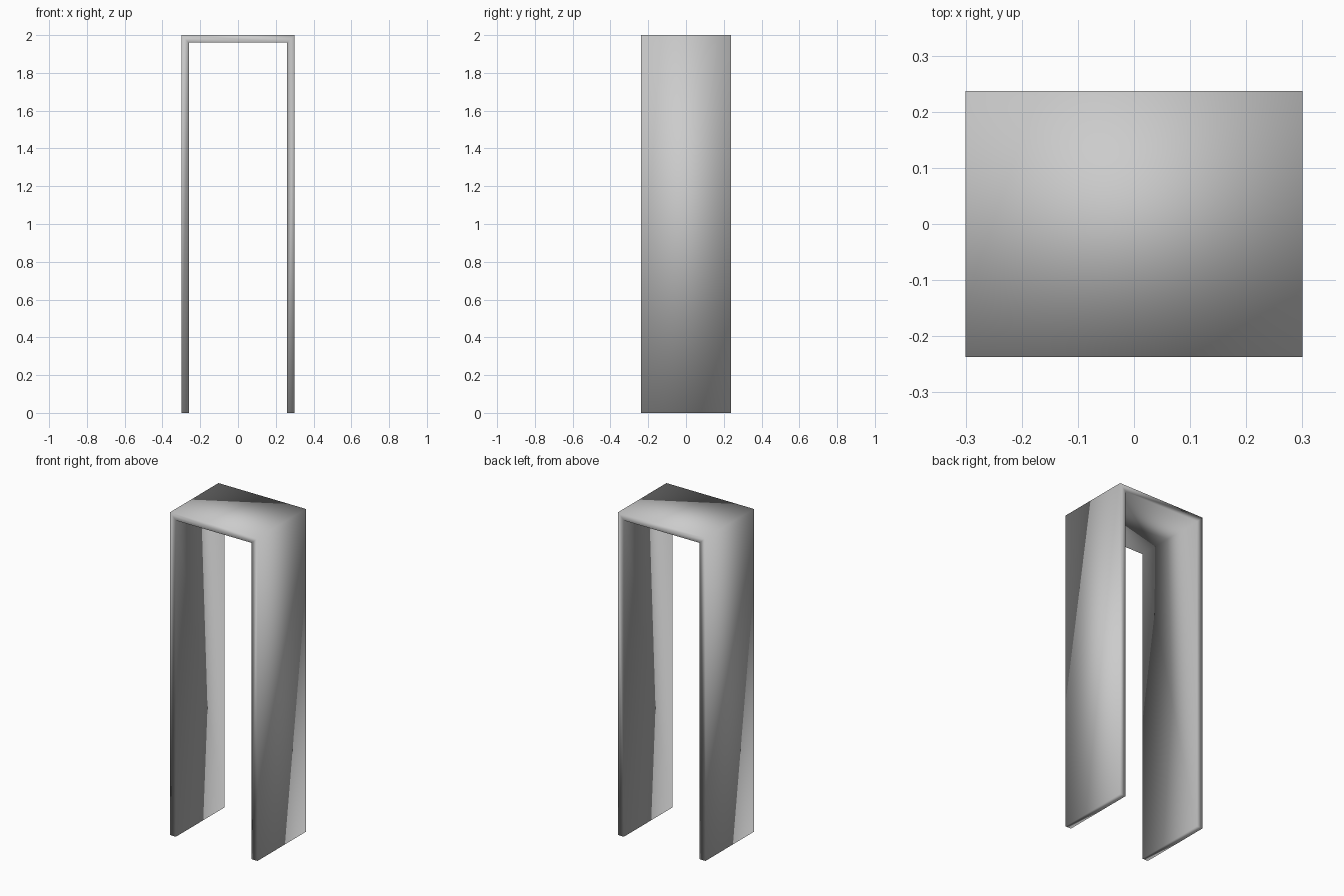
import bpy
import bmesh

# Remove the default cube
cube = bpy.data.objects.get("Cube")
if cube:
    bpy.data.objects.remove(cube, do_unlink=True)

WIDTH, DEPTH, HEIGHT, WALL = 0.6, 0.474, 2.0, 0.04


def flat_material(name, colour):
    mat = bpy.data.materials.new(name)
    mat.use_nodes = True
    mat.diffuse_color = colour
    mat.node_tree.nodes["Principled BSDF"].inputs["Base Color"].default_value = colour
    return mat


def arch_path(half_width, top):
    """Open path up one jamb, across the head and down the other."""
    return [(-half_width, 0), (-half_width, top), (half_width, top), (half_width, 0)]


# Door lining: two jambs and a head, mitred at the corners
bm = bmesh.new()
outer = arch_path(WIDTH / 2, HEIGHT)
inner = arch_path(WIDTH / 2 - WALL, HEIGHT - WALL)
outer_verts = [bm.verts.new((x, -DEPTH / 2, z)) for x, z in outer]
inner_verts = [bm.verts.new((x, -DEPTH / 2, z)) for x, z in inner]
for i in range(len(outer) - 1):
    bm.faces.new((outer_verts[i], outer_verts[i + 1], inner_verts[i + 1], inner_verts[i]))

# Carry the front outline through to the back
front = bm.faces[:]
extruded = bmesh.ops.extrude_face_region(bm, geom=front, use_keep_orig=True)
back_verts = [v for v in extruded["geom"] if isinstance(v, bmesh.types.BMVert)]
bmesh.ops.translate(bm, vec=(0, DEPTH, 0), verts=back_verts)
bmesh.ops.recalc_face_normals(bm, faces=bm.faces[:])
for face in bm.faces:
    face.smooth = True

mesh = bpy.data.meshes.new("door_frame")
bm.to_mesh(mesh)
bm.free()
mesh.materials.append(flat_material("plain_grey", (0.6, 0.6, 0.6, 1)))
door_frame = bpy.data.objects.new("door_frame", mesh)
bpy.context.collection.objects.link(door_frame)
